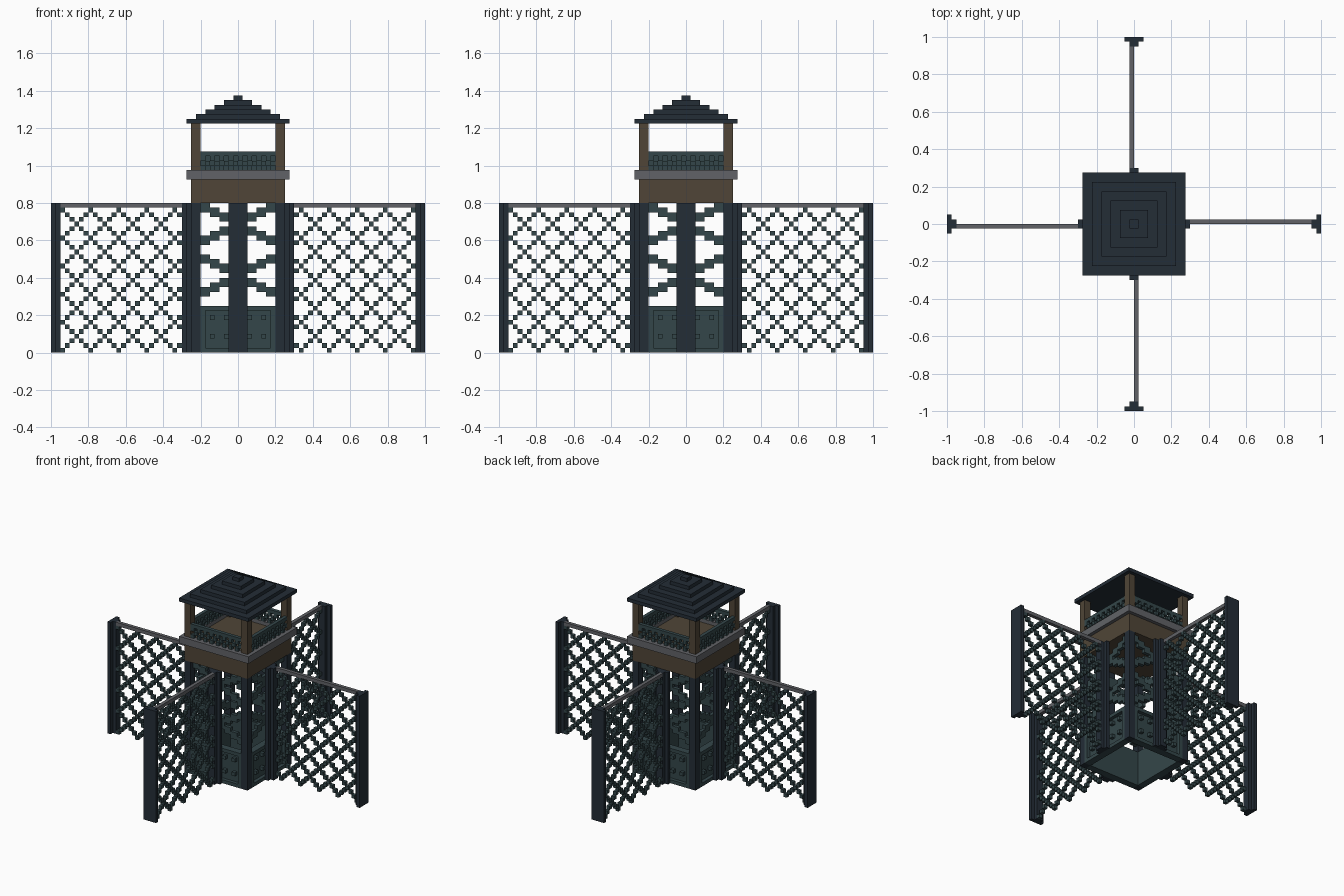
import bpy, bmesh, math
from mathutils import Vector

cube = bpy.data.objects.get("Cube")
if cube:
    bpy.data.objects.remove(cube, do_unlink=True)

V = 0.025  # block size


def material(name, rgb):
    m = bpy.data.materials.new(name)
    m.use_nodes = True
    col = (*rgb, 1.0)
    m.diffuse_color = col
    bsdf = m.node_tree.nodes["Principled BSDF"]
    bsdf.inputs["Base Color"].default_value = col
    bsdf.inputs["Roughness"].default_value = 0.9
    return m


NAVY = material("dark navy", (0.017, 0.026, 0.037))
TEAL = material("dark teal", (0.034, 0.062, 0.068))
BROWN = material("brown wood", (0.080, 0.060, 0.038))
GREY = material("grey metal", (0.120, 0.124, 0.136))


def boxes(name, mat, items, turns=1):
    """Build boxes (x0, x1, y0, y1, z0, z1) as one part, repeated around z."""
    bm = bmesh.new()
    for x0, x1, y0, y1, z0, z1 in items:
        verts = bmesh.ops.create_cube(bm, size=1.0)["verts"]
        for v in verts:
            v.co = Vector((x0 + (v.co.x + 0.5) * (x1 - x0),
                           y0 + (v.co.y + 0.5) * (y1 - y0),
                           z0 + (v.co.z + 0.5) * (z1 - z0)))
    mesh = bpy.data.meshes.new(name)
    bm.to_mesh(mesh)
    bm.free()
    mesh.materials.append(mat)
    for t in range(turns):
        ob = bpy.data.objects.new(name if turns == 1 else f"{name}_{t + 1}", mesh)
        ob.rotation_euler.z = t * math.pi / 2
        bpy.context.collection.objects.link(ob)


def slab(r, z0, z1):
    return (-r, r, -r, r, z0, z1)


# Fence: lattice of crossing diagonals, top rail, stepped posts
lattice = [(0.3 + i * V, 0.3 + (i + 1) * V, 0, V, k * V, (k + 1) * V)
           for i in range(26) for k in range(31)
           if (i - 1 + k) % 6 == 0 or (i - 1 - k) % 6 == 0]
boxes("fence_lattice", TEAL, lattice, 4)
boxes("fence_rail", GREY, [(0.3, 0.95, 0, V, 0.775, 0.8)], 4)
boxes("fence_end_post", NAVY, [(0.95, 0.975, -0.025, 0.025, 0, 0.8),
                               (0.975, 1.0, -0.05, 0.05, 0, 0.8)], 4)
boxes("fence_tower_post", NAVY, [(0.275, 0.3, -0.025, 0.025, 0, 0.8),
                                 (0.25, 0.275, -0.05, 0.05, 0, 0.8)], 4)

# Tower legs
boxes("tower_leg", NAVY, [(0.2, 0.25, 0.2, 0.25, 0, 0.8)], 4)

# Base panels with a raised border and studs
panel = [(0.2, 0.225, -0.2, 0.2, 0, 0.25),
         (0.225, 0.25, -0.2, 0.2, 0, 0.025),
         (0.225, 0.25, -0.2, 0.2, 0.225, 0.25)]
for s in (-0.2, 0.175):
    panel.append((0.225, 0.25, s, s + V, 0.025, 0.225))
for y in (-0.15, -0.075, 0.05, 0.125):
    for z in (0.075, 0.175):
        panel.append((0.225, 0.25, y, y + V, z, z + V))
boxes("base_panel", TEAL, panel, 4)

# Stepped cross braces, two per side
brace = []
for base in (0.3, 0.575):
    for j in range(8):
        y = -0.2 + j * 2 * V
        for row in (j, 7 - j):
            brace.append((0.2, 0.225, y, y + 2 * V, base + row * V, base + (row + 2) * V))
boxes("cross_brace", TEAL, brace, 4)

# Lookout platform and its trim band
boxes("platform", BROWN, [slab(0.25, 0.8, 0.95)])
boxes("platform_trim", GREY, [(0.25, 0.275, -0.275, 0.25, 0.925, 0.975),
                              (0.225, 0.25, -0.2, 0.2, 0.95, 0.975)], 4)

# Railing: checkered blocks under a top bar
rail = [(0.225, 0.25, -0.2, 0.2, 1.05, 1.075)]
for c in range(16):
    for r in range(3):
        if (c + r) % 2 == 0:
            y, z = -0.2 + c * V, 0.975 + r * V
            rail.append((0.225, 0.25, y, y + V, z, z + V))
boxes("lookout_railing", TEAL, rail, 4)

# Roof posts and stepped roof
boxes("roof_post", BROWN, [(0.2, 0.25, 0.2, 0.25, 0.95, 1.225)], 4)
boxes("roof", NAVY, [slab(0.275 - 0.05 * n, 1.225 + n * V, 1.25 + n * V) for n in range(6)])
